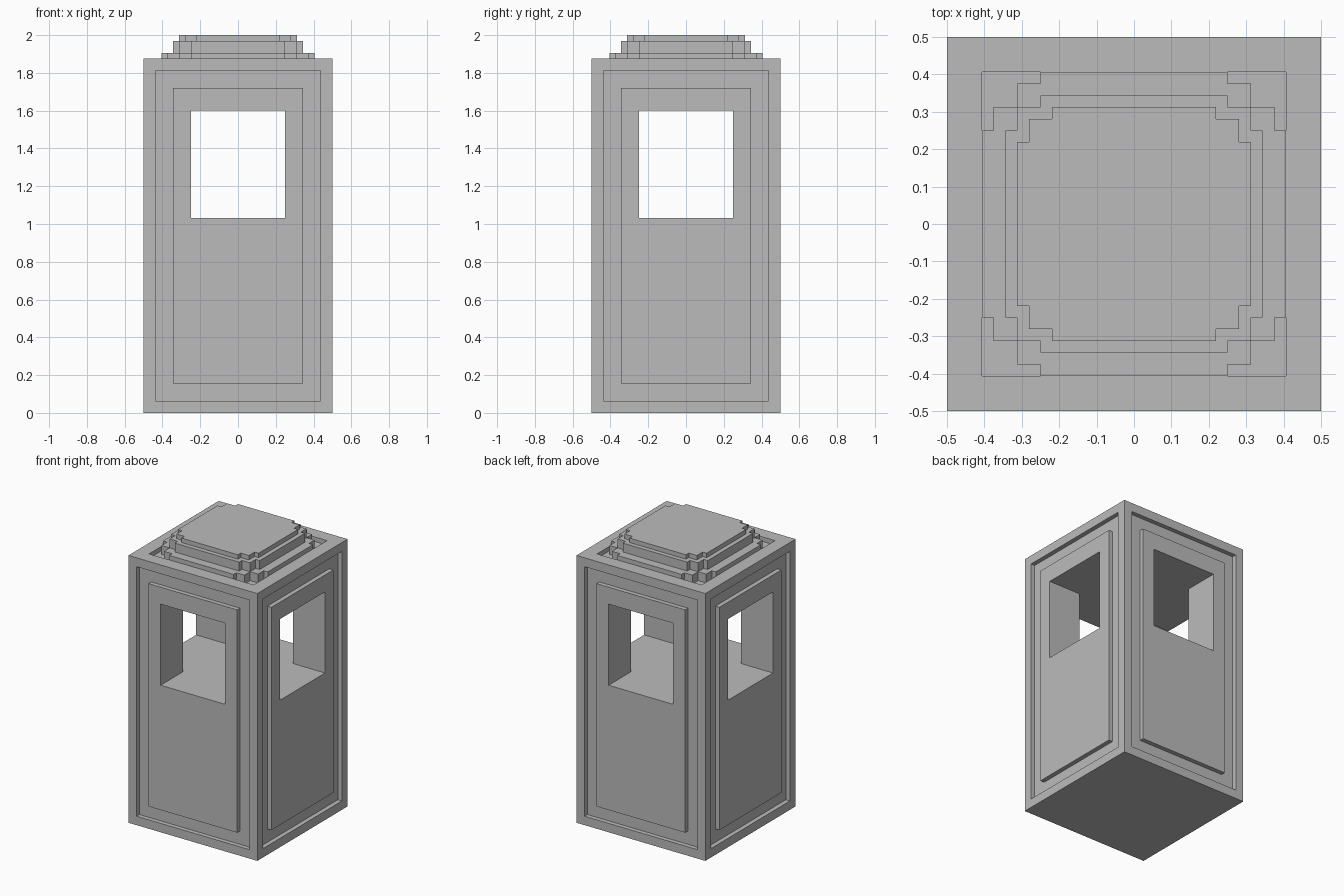
import bpy, bmesh
from mathutils import Vector

U = 1 / 32  # grid unit

if "Cube" in bpy.data.objects:
    bpy.data.objects.remove(bpy.data.objects["Cube"], do_unlink=True)

stone = bpy.data.materials.new("grey_stone")
stone.use_nodes = True
stone.diffuse_color = (0.5, 0.5, 0.5, 1)
stone.node_tree.nodes["Principled BSDF"].inputs["Base Color"].default_value = (0.5, 0.5, 0.5, 1)


def make_object(name, bm):
    bmesh.ops.recalc_face_normals(bm, faces=bm.faces[:])
    mesh = bpy.data.meshes.new(name)
    bm.to_mesh(mesh)
    bm.free()
    mesh.materials.append(stone)
    obj = bpy.data.objects.new(name, mesh)
    bpy.context.scene.collection.objects.link(obj)
    return obj


def box(bm, low, high):
    low, high = Vector(low) * U, Vector(high) * U
    verts = bmesh.ops.create_cube(bm, size=1)["verts"]
    bmesh.ops.scale(bm, vec=high - low, verts=verts)
    bmesh.ops.translate(bm, vec=(low + high) / 2, verts=verts)


def inset(bm, faces, thickness, depth):
    bmesh.ops.inset_individual(bm, faces=faces, thickness=thickness * U,
                               depth=0, use_even_offset=True)
    for face in faces:  # push the inset face in or out on its own walls
        bmesh.ops.inset_individual(bm, faces=[face], thickness=0, depth=0)
        bmesh.ops.translate(bm, vec=face.normal * depth * U, verts=face.verts[:])


# Body: each side has a sunken groove around a raised panel, the top a shallow tray
bm = bmesh.new()
box(bm, (-16, -16, 0), (16, 16, 60))
bm.normal_update()
sides = [f for f in bm.faces if abs(f.normal.z) < 0.5]
top = [f for f in bm.faces if f.normal.z > 0.5]
inset(bm, sides, 2, -1)
inset(bm, sides, 3, 1)
inset(bm, top, 3, -1)
body = make_object("body", bm)

# Windows: two crossing tunnels cut through the body
for name, x, y in (("window_cut_front", 8, 20), ("window_cut_side", 20, 8)):
    bm = bmesh.new()
    box(bm, (-x, -y, 33), (x, y, 51.2))
    cutter = make_object(name, bm)
    cutter.hide_render = True
    cut = body.modifiers.new(name, "BOOLEAN")
    cut.operation = "DIFFERENCE"
    cut.solver = "EXACT"
    cut.object = cutter
    bpy.context.view_layer.objects.active = body
    bpy.ops.object.modifier_apply(modifier=name)
    bpy.data.objects.remove(cutter, do_unlink=True)


# Roof: stacked slabs with stepped corners, one corner turned around four times
def roof_tier(name, corner, z0, z1):
    bm = bmesh.new()
    outline = []
    for turn in range(4):
        outline += corner
        corner = [(-y, x) for x, y in corner]
    base = bm.faces.new([bm.verts.new((x * U, y * U, z0 * U)) for x, y in outline])
    new = bmesh.ops.extrude_face_region(bm, geom=[base])["geom"]
    bmesh.ops.translate(bm, vec=(0, 0, (z1 - z0) * U),
                        verts=[v for v in new if isinstance(v, bmesh.types.BMVert)])
    make_object(name, bm)


roof_tier("roof_lower_tier", [(13, 8), (12, 8), (12, 10), (10, 10), (10, 12), (8, 12), (8, 13)], 59, 61)
roof_tier("roof_middle_tier", [(11, 8), (10, 8), (10, 10), (8, 10), (8, 11)], 61, 63)
roof_tier("roof_upper_tier", [(10, 7), (9, 7), (9, 9), (7, 9), (7, 10)], 63, 64)
